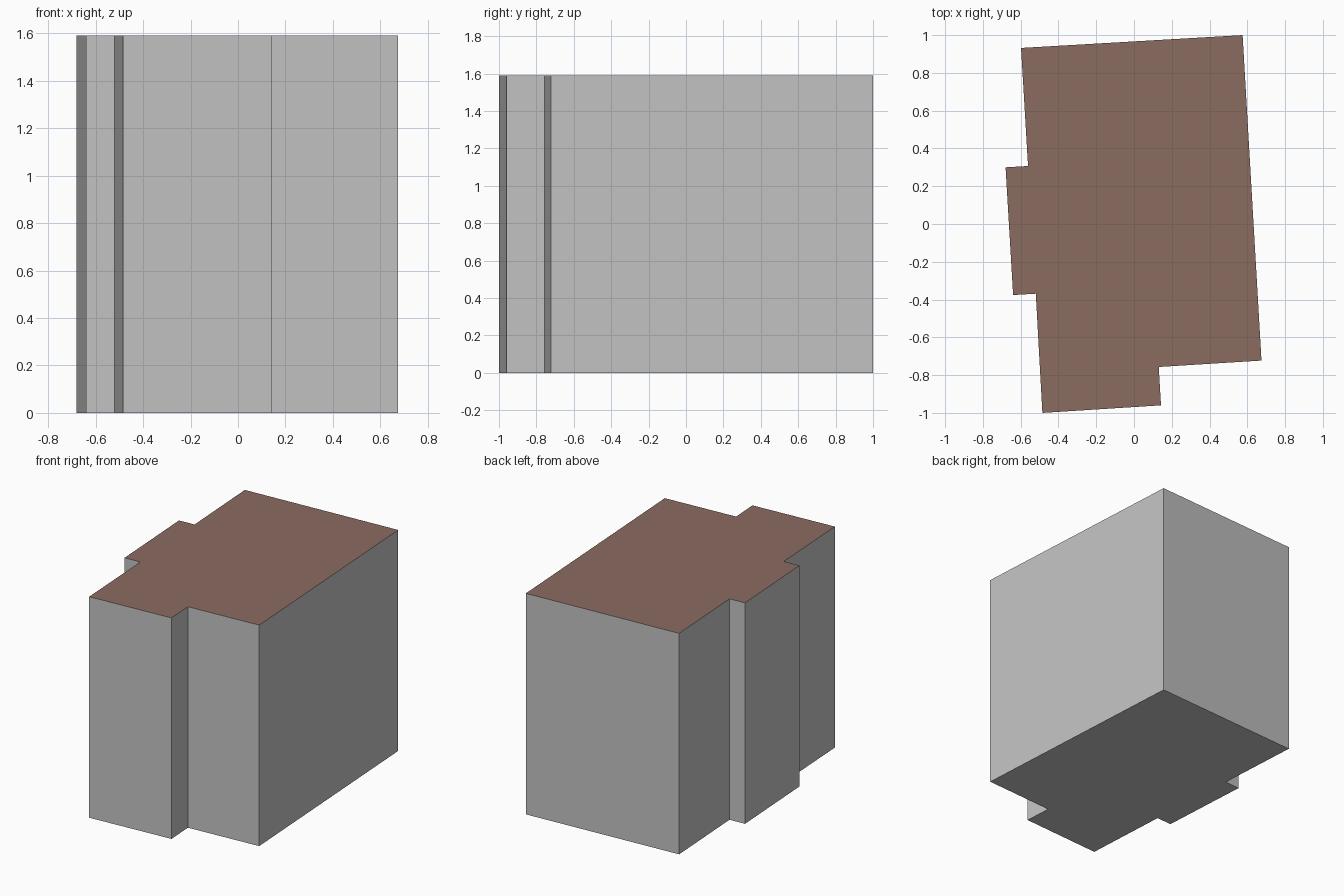
import bpy, bmesh

if "Cube" in bpy.data.objects:
    bpy.data.objects.remove(bpy.data.objects["Cube"])

HEIGHT = 1.59
# Slightly rotated building footprint, counter-clockwise
FOOTPRINT = [(-0.485, -1.0), (0.143, -0.96), (0.131, -0.757), (0.675, -0.723),
             (0.575, 1.0), (-0.598, 0.932), (-0.561, 0.307), (-0.68, 0.30),
             (-0.64, -0.376), (-0.52, -0.369)]


def material(name, color):
    m = bpy.data.materials.new(name)
    m.diffuse_color = (*color, 1)
    m.use_nodes = True
    m.node_tree.nodes["Principled BSDF"].inputs["Base Color"].default_value = m.diffuse_color
    return m


wall = material("wall_grey", (0.55, 0.55, 0.55))
roof = material("roof_brown", (0.26, 0.15, 0.12))

# Building block: footprint extruded upward, brown on the top face only
bm = bmesh.new()
base = bm.faces.new([bm.verts.new((x, y, 0)) for x, y in FOOTPRINT])
ext = bmesh.ops.extrude_face_region(bm, geom=[base], use_keep_orig=True)
top_verts = [v for v in ext["geom"] if isinstance(v, bmesh.types.BMVert)]
bmesh.ops.translate(bm, vec=(0, 0, HEIGHT), verts=top_verts)
bmesh.ops.recalc_face_normals(bm, faces=bm.faces)
for f in bm.faces:
    f.material_index = 1 if f.normal.z > 0.5 else 0

mesh = bpy.data.meshes.new("building_block")
bm.to_mesh(mesh)
bm.free()
mesh.materials.append(wall)
mesh.materials.append(roof)
obj = bpy.data.objects.new("building_block", mesh)
bpy.context.collection.objects.link(obj)
